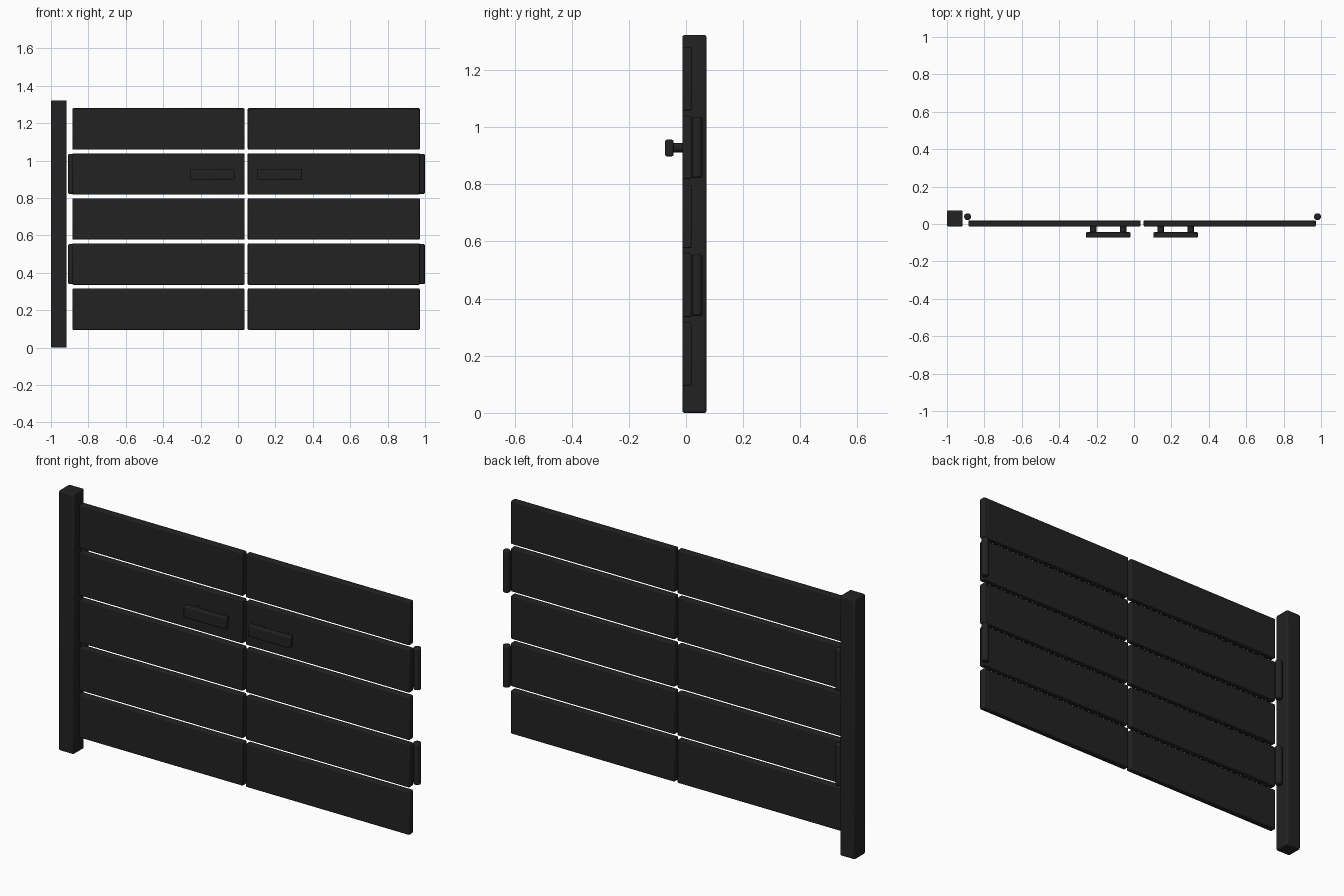
import bpy
import math

cube = bpy.data.objects.get("Cube")
if cube:
    bpy.data.objects.remove(cube, do_unlink=True)

# Single painted-metal colour
paint = bpy.data.materials.new("charcoal_paint")
paint.use_nodes = True
colour = (0.016, 0.016, 0.016, 1)
paint.diffuse_color = colour
bsdf = paint.node_tree.nodes["Principled BSDF"]
bsdf.inputs["Base Color"].default_value = colour
bsdf.inputs["Roughness"].default_value = 0.6


def finish(obj, name, bevel, segments):
    obj.name = name
    obj.data.materials.append(paint)
    if bevel:
        mod = obj.modifiers.new("soft_edges", "BEVEL")
        mod.width = bevel
        mod.segments = segments
        mod.limit_method = "ANGLE"
        mod.angle_limit = math.radians(50)
    bpy.ops.object.shade_smooth_by_angle(angle=math.radians(35))
    return obj


def box(name, low, high, bevel=0.005, segments=2):
    centre = [(a + b) / 2 for a, b in zip(low, high)]
    bpy.ops.mesh.primitive_cube_add(size=1, location=centre)
    obj = bpy.context.object
    obj.scale = [b - a for a, b in zip(low, high)]
    bpy.ops.object.transform_apply(location=False, rotation=False, scale=True)
    return finish(obj, name, bevel, segments)


def rod(name, centre, radius, length, rotation=(0, 0, 0), bevel=0):
    bpy.ops.mesh.primitive_cylinder_add(vertices=24, radius=radius, depth=length,
                                        location=centre, rotation=rotation)
    return finish(bpy.context.object, name, bevel, 2)


FRONT, BACK = -0.013, 0.02
PLANK_HEIGHT, PITCH, BOTTOM = 0.221, 0.241, 0.095

# Side post
box("post", (-1, FRONT, 0), (-0.916, 0.072, 1.322), 0.007)

# Two gate leaves: plank start, plank end, hinge x, handle start
leaves = {
    "right": (-0.885, 0.035, -0.89, -0.257),
    "left": (0.052, 0.972, 0.981, 0.104),
}
for side, (start, end, hinge_x, handle_x) in leaves.items():
    # Five horizontal planks
    for i in range(5):
        z = BOTTOM + i * PITCH
        box(f"{side}_plank_{i + 1}", (start, FRONT, z), (end, BACK, z + PLANK_HEIGHT))

    # Hinge barrels behind the second and fourth planks
    for i, level in ((1, "lower"), (3, "upper")):
        z = BOTTOM + i * PITCH + PLANK_HEIGHT / 2
        rod(f"{side}_{level}_hinge", (hinge_x, 0.039, z), 0.0185, 0.214, bevel=0.007)

    # Pull handle on two standoffs
    box(f"{side}_handle_bar", (handle_x, -0.073, 0.898), (handle_x + 0.238, -0.044, 0.956))
    for n, offset in (("outer", 0.039), ("inner", 0.199)):
        rod(f"{side}_{n}_handle_stem", (handle_x + offset, -0.03, 0.928), 0.017, 0.04,
            (math.pi / 2, 0, 0))
